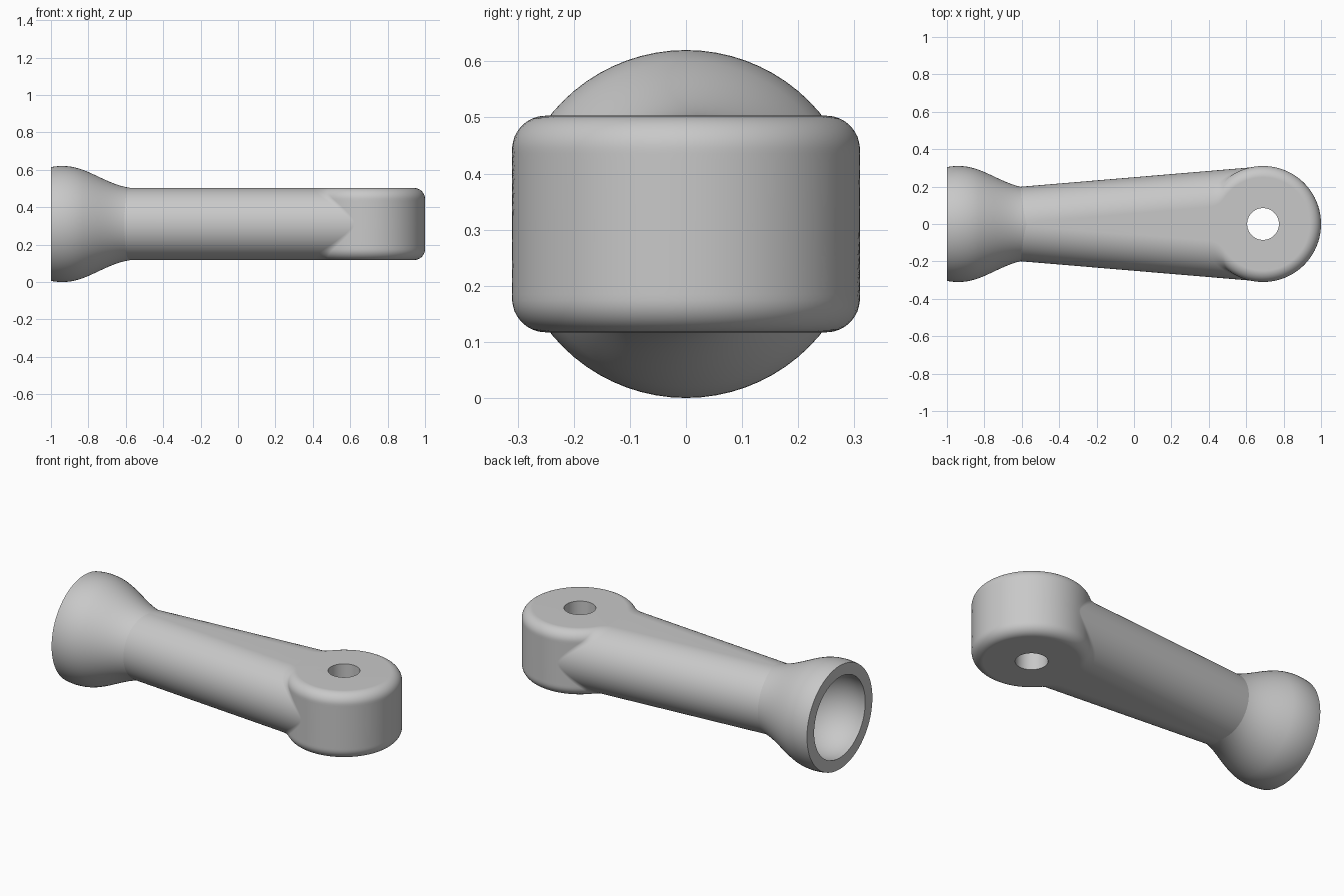
import bpy, bmesh
from math import sin, cos, pi, sqrt, atan2
from mathutils import Vector
from mathutils.geometry import interpolate_bezier

if "Cube" in bpy.data.objects:
    bpy.data.objects.remove(bpy.data.objects["Cube"])

grey = bpy.data.materials.new("plain grey")
grey.use_nodes = True
grey.diffuse_color = (0.58, 0.58, 0.58, 1)
grey.node_tree.nodes["Principled BSDF"].inputs["Base Color"].default_value = grey.diffuse_color

MID = 0.31                                  # height of the centre line
HALF = 0.193                                # half thickness of arm and eye
EYE = Vector((0.69, 0))                     # centre of the eye
EYE_R, EDGE, HOLE_R, BLEND = 0.31, 0.06, 0.085, 0.1
SLOPE, WIDTH = 0.084, 0.25                  # taper and half width at x = 0
ARM_START = -0.62


def arc(centre, radius, a0, a1, n):
    return [Vector((centre[0] + radius * cos(a0 + (a1 - a0) * i / n),
                    centre[1] + radius * sin(a0 + (a1 - a0) * i / n)))
            for i in range(n + 1)]


def finish(bm, name):
    bmesh.ops.recalc_face_normals(bm, faces=bm.faces)
    mesh = bpy.data.meshes.new(name)
    bm.to_mesh(mesh)
    bm.free()
    mesh.materials.append(grey)
    ob = bpy.data.objects.new(name, mesh)
    bpy.context.collection.objects.link(ob)
    bpy.ops.object.select_all(action='DESELECT')
    ob.select_set(True)
    bpy.context.view_layer.objects.active = ob
    bpy.ops.object.shade_smooth_by_angle(angle=0.6)
    wn = ob.modifiers.new("even_normals", 'WEIGHTED_NORMAL')
    wn.keep_sharp = True
    return ob


def slice_outline(phi):
    """Horizontal slice of the tapered arm, blended into the round eye."""
    z = HALF * sin(phi)
    over = max(0, abs(z) - (HALF - EDGE))
    r = EYE_R - EDGE + sqrt(max(0, EDGE ** 2 - over ** 2))
    a = WIDTH - HALF + HALF * cos(phi)
    along = Vector((1, SLOPE)).normalized()
    out = Vector((-along.y, along.x))
    d = (a + SLOPE * EYE.x) * along.x
    t = sqrt(max(0, (r + BLEND) ** 2 - (d + BLEND) ** 2))
    f = EYE + out * (d + BLEND) - along * t
    to_eye = EYE - f
    start = Vector((ARM_START, a + SLOPE * ARM_START))
    touch = f - out * BLEND
    side = [start.lerp(touch, i / 6) for i in range(6)]
    side += arc(f, BLEND, atan2(-out.y, -out.x), atan2(to_eye.y, to_eye.x), 10)
    side += arc(EYE, r, atan2(-to_eye.y, -to_eye.x), 0, 32)[1:]
    return [(p.x, p.y, MID + z) for p in side + [Vector((p.x, -p.y)) for p in side[-2::-1]]]


# Arm and eye: stacked slices joined into one skin
bm = bmesh.new()
ROWS = 40
rows = [[bm.verts.new(p) for p in slice_outline(pi * (i / ROWS - 0.5))]
        for i in range(ROWS + 1)]
for low, high in zip(rows, rows[1:]):
    for i in range(len(low)):
        j = (i + 1) % len(low)
        bm.faces.new((low[i], low[j], high[j], high[i]))

# Pin hole: wall, then flat top and bottom around it
rings = [[bm.verts.new((p.x, p.y, MID + s * HALF)) for p in arc(EYE, HOLE_R, 0, 2 * pi, 48)[:-1]]
         for s in (-1, 1)]
for i in range(48):
    j = (i + 1) % 48
    bm.faces.new((rings[0][i], rings[0][j], rings[1][j], rings[1][i]))
for loop, ring in ((rows[0], rings[0]), (rows[-1], rings[1])):
    edges = [bm.edges.get((c[i - 1], c[i])) for c in (loop, ring) for i in range(len(c))]
    bmesh.ops.triangle_fill(bm, use_beauty=True, use_dissolve=False, edges=edges)
finish(bm, "arm_with_eye")

# Socket: ball cup with a flared neck, turned about the long axis
BALL, BALL_R, CUP_R = (-0.94, 0), 0.31, 0.245
rim = lambda r: pi - atan2(sqrt(r * r - 0.06 ** 2), 0.06)
profile = arc(BALL, CUP_R, 0, rim(CUP_R), 20)
profile += arc(BALL, BALL_R, rim(BALL_R), 1.21, 12)
neck_start = profile[-1]
profile += interpolate_bezier(neck_start, Vector((-0.74, 0.256)), Vector((-0.66, 0.2)),
                              Vector((-0.56, 0.1915)), 16)[1:]
profile.append(Vector((-0.56, 0)))
bm = bmesh.new()
verts = [bm.verts.new((p[0], 0, MID + p[1])) for p in profile]
edges = [bm.edges.new(pair) for pair in zip(verts, verts[1:])]
bmesh.ops.spin(bm, geom=verts + edges, cent=(0, 0, MID), axis=(1, 0, 0),
               angle=2 * pi, steps=72, use_merge=False)
bmesh.ops.remove_doubles(bm, verts=bm.verts, dist=0.0001)
finish(bm, "ball_socket")
